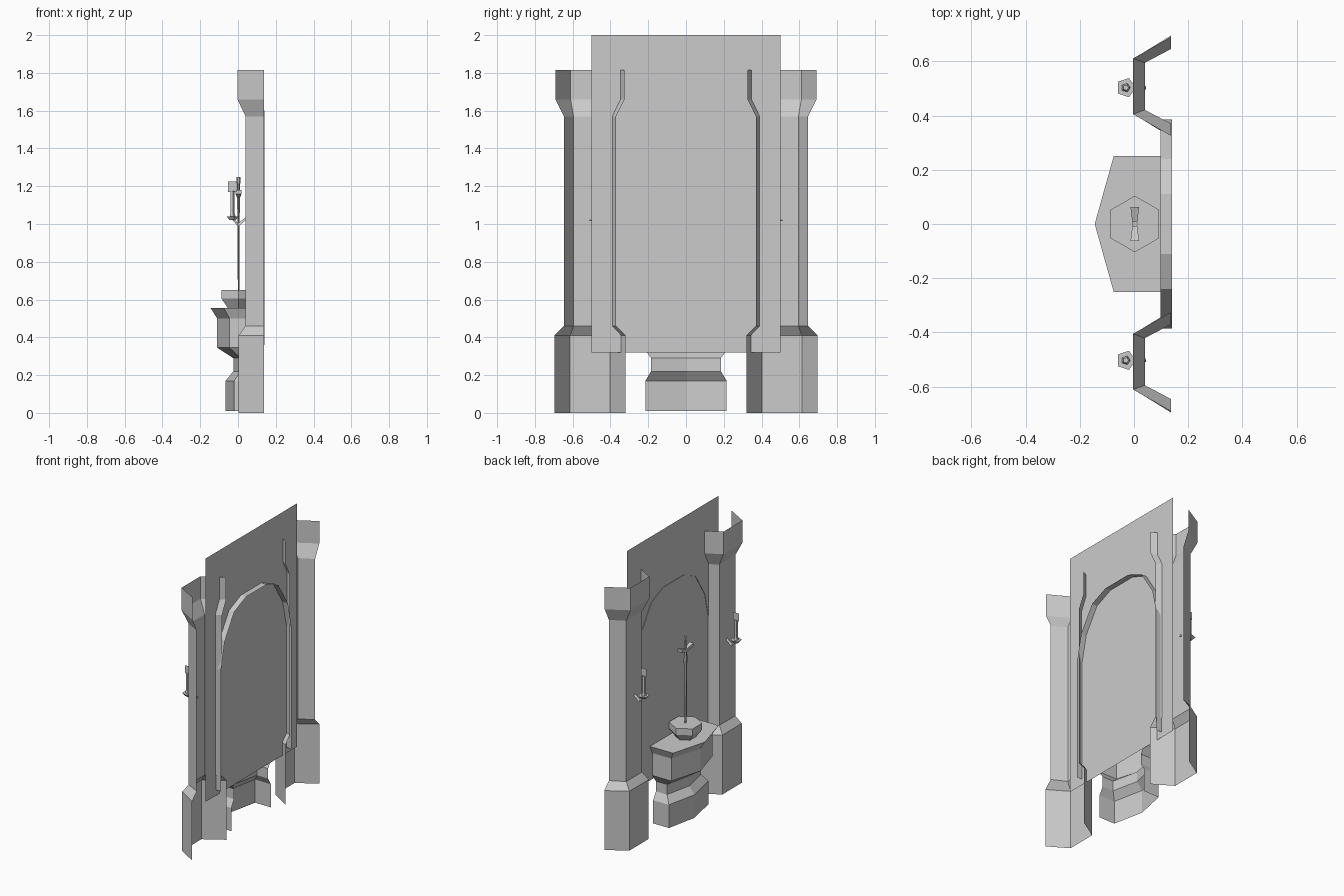
import bpy
from math import cos, sin, pi, radians

if "Cube" in bpy.data.objects:
    bpy.data.objects.remove(bpy.data.objects["Cube"])


def loft(name, rings, closed=True, cap_start=False, cap_end=False):
    """Skin a stack of equal-length point rings into one flat-shaded object."""
    n = len(rings[0])
    verts = [p for ring in rings for p in ring]
    faces = []
    for r in range(len(rings) - 1):
        for i in range(n if closed else n - 1):
            j = (i + 1) % n
            faces.append((r * n + i, r * n + j, (r + 1) * n + j, (r + 1) * n + i))
    if cap_start:
        faces.append(tuple(reversed(range(n))))
    if cap_end:
        faces.append(tuple(range((len(rings) - 1) * n, len(rings) * n)))
    mesh = bpy.data.meshes.new(name)
    mesh.from_pydata(verts, [], faces)
    obj = bpy.data.objects.new(name, mesh)
    bpy.context.collection.objects.link(obj)
    return obj


def ngon(cx, cy, z, rx, ry, sides, turn=0.0):
    return [(cx + rx * cos(turn + 2 * pi * i / sides),
             cy + ry * sin(turn + 2 * pi * i / sides), z) for i in range(sides)]


def mirror_y(obj):
    m = obj.modifiers.new("mirror", "MIRROR")
    m.use_axis = (False, True, False)
    m.use_mirror_merge = False


# Back wall: a single sheet
WALL = 0.10
loft("back_wall", [[(WALL, -0.5, 0.32), (WALL, 0.5, 0.32)],
                   [(WALL, -0.5, 2.0), (WALL, 0.5, 2.0)]], closed=False)

# Raised arch strip behind the wall
half = [(0.385, 0.36), (0.385, 1.2), (0.345, 1.38), (0.24, 1.545), (0.11, 1.6)]
arch = half + [(-y, z) for y, z in reversed(half)]
loft("arch_strip", [[(x, y, z) for y, z in arch] for x in (WALL - 0.003, 0.14)], closed=False)

# Half-octagon pillars: z, front x, half width of front face, half width at back
pillar = [(0.0, 0.003, 0.105, 0.188), (0.41, 0.003, 0.105, 0.188),
          (0.46, 0.04, 0.087, 0.138), (1.57, 0.04, 0.087, 0.138),
          (1.66, -0.003, 0.103, 0.183), (1.815, -0.003, 0.103, 0.183)]
C = 0.508
mirror_y(loft("pillar", [[(0.137, C - b, z), (x, C - f, z), (x, C + f, z), (0.137, C + b, z)]
                         for z, x, f, b in pillar], closed=False))

# Altar with pointed front: z, tip x, corner x, half width
altar = [(0.01, -0.065, -0.02, 0.215), (0.17, -0.065, -0.02, 0.215),
         (0.22, -0.025, 0.015, 0.185), (0.29, -0.025, 0.015, 0.185),
         (0.345, -0.11, -0.045, 0.225), (0.50, -0.11, -0.045, 0.225),
         (0.50, -0.113, -0.047, 0.228), (0.51, -0.145, -0.075, 0.25),
         (0.555, -0.145, -0.075, 0.25)]
altar[6:8] = [(0.555, -0.145, -0.075, 0.25)]
altar = altar[:7]
loft("altar", [[(WALL, -w, z), (c, -w, z), (t, 0, z), (c, w, z), (WALL, w, z)]
               for z, t, c, w in altar], closed=False, cap_end=True)

# Hexagonal dish
loft("dish", [ngon(0.003, 0, z, r, r, 6, pi / 6)
              for z, r in ((0.555, 0.065), (0.605, 0.104), (0.65, 0.104))],
     cap_end=True)

# Sword standing point-down: diamond section blade, guard and grip
blade = [(0.64, 0.004, 0.012), (1.05, 0.006, 0.016), (1.08, 0.007, 0.025), (1.14, 0.008, 0.012)]
loft("sword_blade", [ngon(0.003, 0, z, rx, ry, 4) for z, rx, ry in blade], cap_end=True)
guard = [(-0.063, 0.016, 1.17), (0, 0.008, 1.15), (0.063, 0.016, 1.17)]
loft("sword_guard", [[(0.003 - w, y, z - 0.01), (0.003 + w, y, z - 0.01),
                      (0.003 + w, y, z + 0.01), (0.003 - w, y, z + 0.01)]
                     for y, w, z in guard], cap_start=True, cap_end=True)
loft("sword_grip", [ngon(0.003, 0, z, r, r, 6) for z, r in
                    ((1.14, 0.007), (1.21, 0.007), (1.22, 0.011), (1.25, 0.011))], cap_end=True)

# Wall candles: drip pan, candle, flame sheet and bent arm, mirrored to both pillars
X, Y = -0.03, 0.503
mirror_y(loft("drip_pan", [ngon(X, Y, z, r, r, 5, radians(72)) for z, r in
                           ((1.02, 0.018), (1.04, 0.037))], cap_start=True, cap_end=True))
mirror_y(loft("candle", [ngon(X, Y, z, r, r, 5, radians(72)) for z, r in
                         ((1.04, 0.017), (1.06, 0.012), (1.175, 0.011))], cap_end=True))
mirror_y(loft("flame", [[(X - 0.022, Y, z), (X + 0.022, Y, z)] for z in (1.17, 1.225)],
              closed=False))
arm = [(-0.03, 1.03), (0.0, 0.995), (0.045, 1.03)]
mirror_y(loft("candle_arm", [[(x, Y - 0.007, z - 0.008), (x, Y + 0.007, z - 0.008),
                              (x, Y, z + 0.009)] for x, z in arm],
              cap_start=True, cap_end=True))
